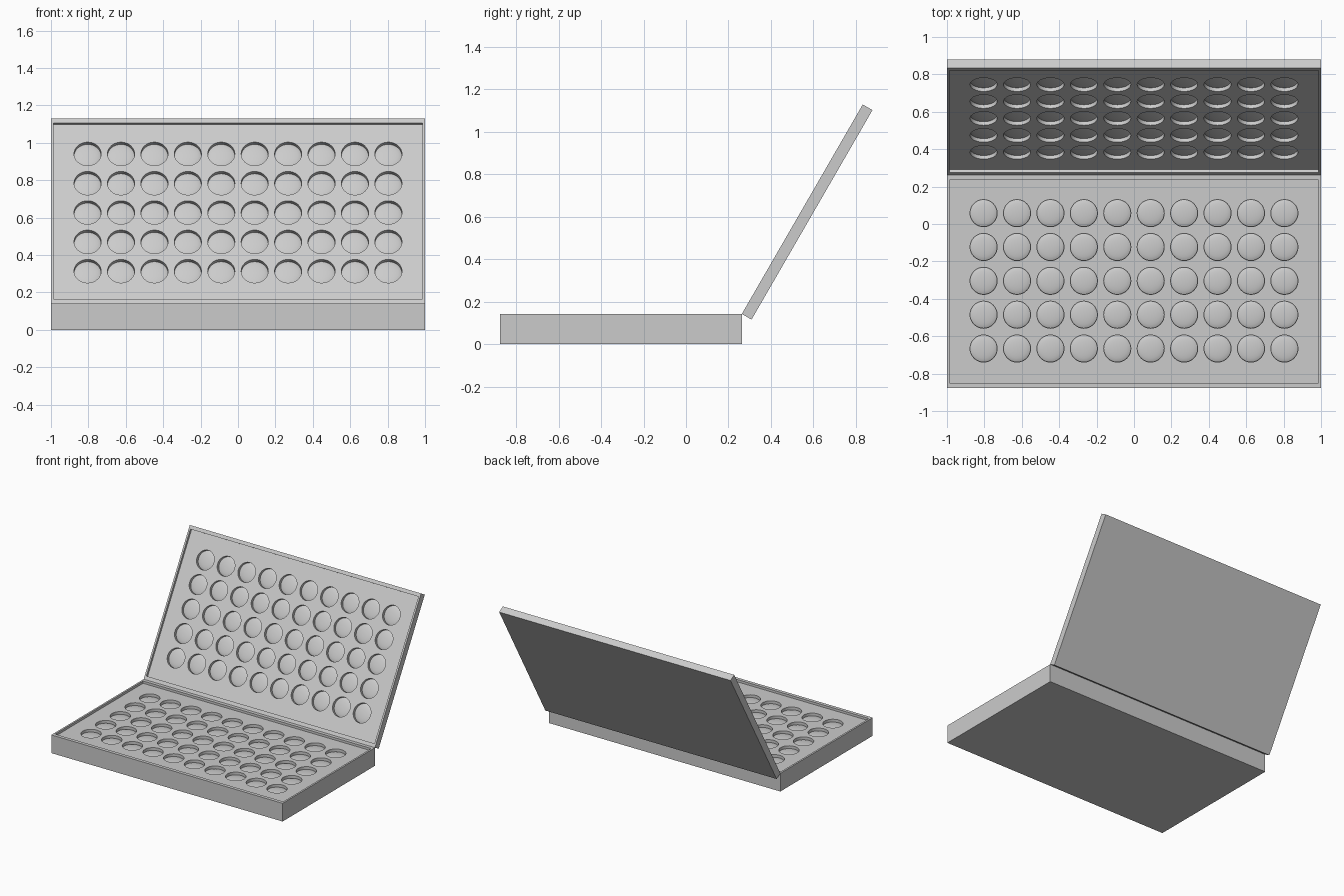
import bpy, bmesh
from math import radians, sin, cos, pi
from mathutils import Matrix, Vector

if "Cube" in bpy.data.objects:
    bpy.data.objects.remove(bpy.data.objects["Cube"])

LENGTH = 1.14      # depth of each half, measured from the hinge
RECESS = 0.018     # tray face below the rim
WELL = 0.024       # well floor below the tray face
DOME = 0.013       # rise of the filling in each well
RADIUS = 0.0725
PITCH_X, PITCH_Y = 0.1787, 0.181
SEG = 32


def to_object(name, bm):
    bmesh.ops.recalc_face_normals(bm, faces=bm.faces)
    mesh = bpy.data.meshes.new(name)
    bm.to_mesh(mesh)
    bm.free()
    ob = bpy.data.objects.new(name, mesh)
    bpy.context.collection.objects.link(ob)
    return ob


def box(name, lo, hi):
    lo, hi = Vector(lo), Vector(hi)
    bm = bmesh.new()
    m = Matrix.Translation((lo + hi) / 2) @ Matrix.Diagonal((*(hi - lo), 1))
    bmesh.ops.create_cube(bm, size=1, matrix=m)
    return to_object(name, bm)


def centres(mid_y):
    return [((i - 4.5) * PITCH_X, mid_y + (j - 2) * PITCH_Y)
            for i in range(10) for j in range(5)]


def cut(ob, cutter):
    mod = ob.modifiers.new("cut", 'BOOLEAN')
    mod.operation = 'DIFFERENCE'
    mod.solver = 'EXACT'
    mod.object = cutter
    bpy.ops.object.select_all(action='DESELECT')
    bpy.context.view_layer.objects.active = ob
    ob.select_set(True)
    bpy.ops.object.modifier_apply(modifier=mod.name)
    bpy.data.objects.remove(cutter)


def smooth(ob):
    bpy.ops.object.select_all(action='DESELECT')
    bpy.context.view_layer.objects.active = ob
    ob.select_set(True)
    bpy.ops.object.shade_smooth_by_angle(angle=radians(30))


def well_cutter(mid_y):
    floor = -RECESS - WELL
    bm = bmesh.new()
    for x, y in centres(mid_y):
        bmesh.ops.create_cone(bm, cap_ends=True, segments=SEG,
                              radius1=RADIUS, radius2=RADIUS, depth=0.1,
                              matrix=Matrix.Translation((x, y, floor + 0.05)))
    return to_object("well_cutter", bm)


def fillings(name, mid_y):
    # Shallow domes sitting on the well floors
    floor = -RECESS - WELL
    rings = 6
    bm = bmesh.new()
    for x, y in centres(mid_y):
        prev = None
        for k in range(rings):
            a = k / rings * pi / 2
            r, z = RADIUS * cos(a), floor + DOME * sin(a)
            ring = [bm.verts.new((x + r * cos(2 * pi * s / SEG),
                                  y + r * sin(2 * pi * s / SEG), z))
                    for s in range(SEG)]
            if prev:
                for s in range(SEG):
                    t = (s + 1) % SEG
                    bm.faces.new((prev[s], prev[t], ring[t], ring[s]))
            prev = ring
        tip = bm.verts.new((x, y, floor + DOME))
        for s in range(SEG):
            bm.faces.new((prev[s], prev[(s + 1) % SEG], tip))
    return to_object(name, bm)


def case_half(name, y0, y1, thickness, mid_y, angle):
    # Hinge edge is at the local origin, open face at local z = 0
    shell = box(name, (-1, y0, -thickness), (1, y1, 0))
    cut(shell, box("recess_cutter", (-0.986, y0 + 0.027, -RECESS),
                   (0.986, y1 - 0.027, 0.1)))
    cut(shell, well_cutter(mid_y))
    domes = fillings(name + "_fillings", mid_y)
    for ob in (shell, domes):
        smooth(ob)
        ob.location = (0, 0.263, 0.142)
        ob.rotation_euler.x = angle


# Flat base tray and the lid tilted open at the rear hinge
case_half("base_tray", -LENGTH, 0, 0.142, -0.567, 0)
case_half("lid", 0, LENGTH, 0.053, 0.571, radians(60))
